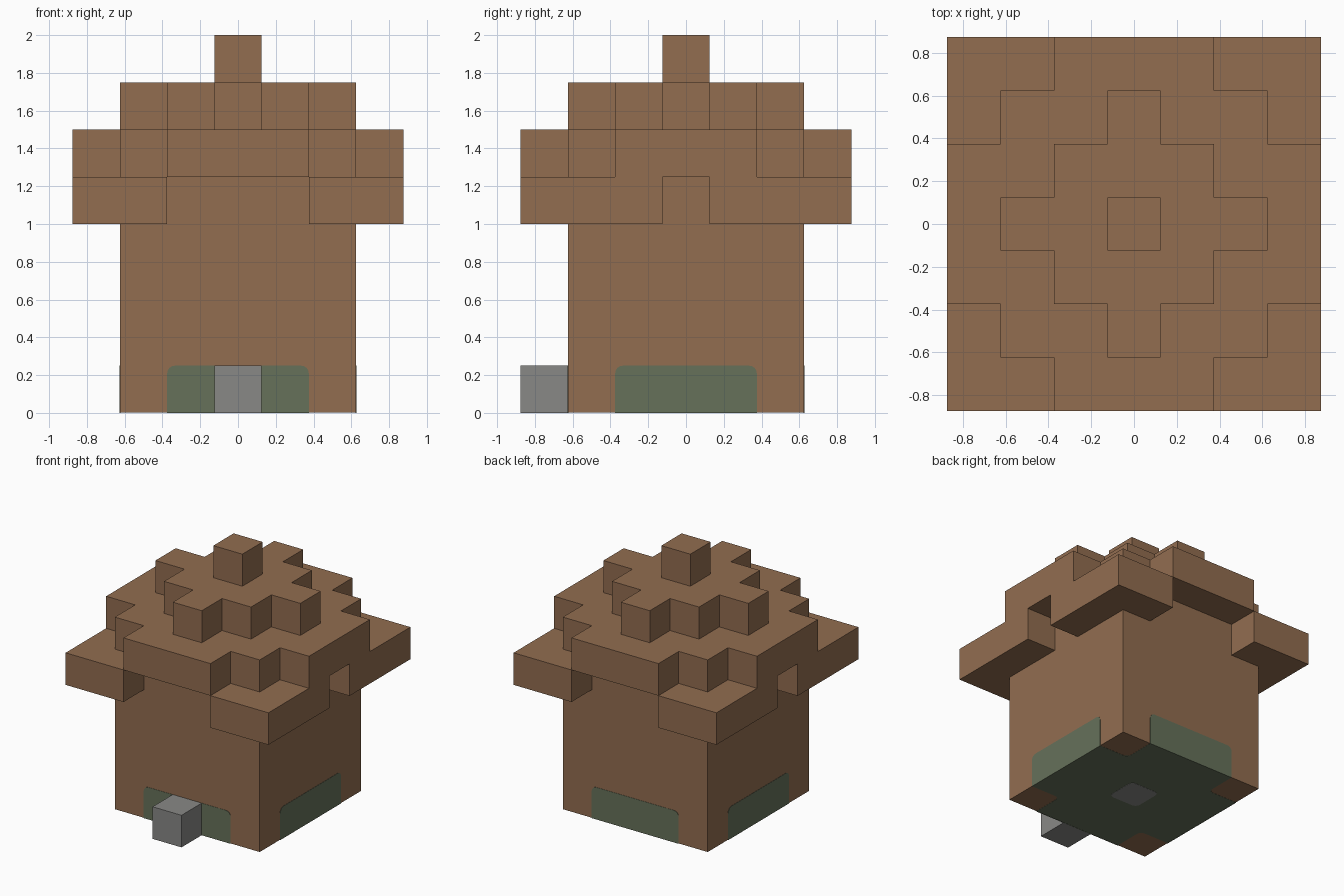
import bpy
import bmesh
import math
from mathutils import Matrix, Vector

cube = bpy.data.objects.get("Cube")
if cube:
    bpy.data.objects.remove(cube, do_unlink=True)

U = 0.25        # block size
SKIN = 0.002    # how far painted plates stand proud
ROUND = 0.04    # corner radius of painted plates


def material(name, rgb):
    linear = [((c / 255 + 0.055) / 1.055) ** 2.4 for c in rgb] + [1]
    mat = bpy.data.materials.new(name)
    mat.use_nodes = True
    mat.diffuse_color = linear
    mat.node_tree.nodes["Principled BSDF"].inputs["Base Color"].default_value = linear
    return mat


brown = material("brown", (146, 109, 80))
green = material("moss green", (102, 113, 90))
grey = material("stone grey", (136, 136, 134))


def prism(name, cells, z0, z1, mat, rounded=None, matrix=None):
    """Merge unit cells into one outline, optionally round corners, extrude up."""
    bm = bmesh.new()
    for i, j in cells:
        bm.faces.new([bm.verts.new(((i + a) * U, (j + b) * U, z0))
                      for a, b in ((-.5, -.5), (.5, -.5), (.5, .5), (-.5, .5))])
    bmesh.ops.remove_doubles(bm, verts=bm.verts, dist=1e-4)
    bmesh.ops.dissolve_limit(bm, angle_limit=0.01, verts=bm.verts, edges=bm.edges)
    if rounded:
        corners = [v for v in bm.verts if rounded(v.co)]
        bmesh.ops.bevel(bm, geom=corners, offset=ROUND, segments=4,
                        profile=0.5, affect='VERTICES')
    grown = bmesh.ops.extrude_face_region(bm, geom=bm.faces[:], use_keep_orig=True)
    top = [v for v in grown["geom"] if isinstance(v, bmesh.types.BMVert)]
    bmesh.ops.translate(bm, verts=top, vec=Vector((0, 0, z1 - z0)))
    bmesh.ops.recalc_face_normals(bm, faces=bm.faces)
    if matrix:
        bm.transform(matrix)
    mesh = bpy.data.meshes.new(name)
    bm.to_mesh(mesh)
    bm.free()
    mesh.materials.append(mat)
    obj = bpy.data.objects.new(name, mesh)
    bpy.context.collection.objects.link(obj)
    return obj


def cells_where(reach, keep=lambda a, b: True):
    span = range(-reach, reach + 1)
    return [(i, j) for i in span for j in span if keep(abs(i), abs(j))]


# House body
prism("house_body", cells_where(2), SKIN, 5 * U, brown)

# Drooping corners of the roof brim
for sx, xname in ((-1, "right"), (1, "left")):
    for sy, yname in ((-1, "front"), (1, "back")):
        corner = [(sx * i, sy * j) for i, j in ((2, 3), (3, 3), (3, 2), (3, 1))]
        prism(f"brim_corner_{yname}_{xname}", corner, 4 * U, 5 * U, brown)

# Stepped roof
prism("roof_lower", cells_where(3, lambda a, b: a + b < 5 and (a, b) != (3, 2)),
      5 * U, 6 * U, brown)
prism("roof_upper", cells_where(2, lambda a, b: max(a, b) < 2 or a + b == 2),
      6 * U, 7 * U, brown)
prism("roof_peak", [(0, 0)], 7 * U, 8 * U, brown)

# Doorstep
prism("front_step", [(0, -3)], 0, U, grey)

# Mossy patches on the four walls, drawn flat and stood upright
for k, side in enumerate(("front", "left", "back", "right")):
    stand = (Matrix.Rotation(k * math.pi / 2, 4, 'Z')
             @ Matrix.Translation((0, -2.5 * U, U / 2))
             @ Matrix.Rotation(math.pi / 2, 4, 'X'))
    prism(f"moss_patch_{side}", [(-1, 0), (0, 0), (1, 0)], -SKIN, SKIN, green,
          rounded=lambda co: co.y > 0, matrix=stand)

# Mossy floor with a stone in the middle, on the underside
prism("moss_floor", cells_where(2, lambda a, b: a + b < 4), SKIN / 2, 2 * SKIN, green,
      rounded=lambda co: max(abs(co.x), abs(co.y)) < 2 * U)
prism("floor_stone", [(0, 0)], 0, SKIN, grey, rounded=lambda co: True)
